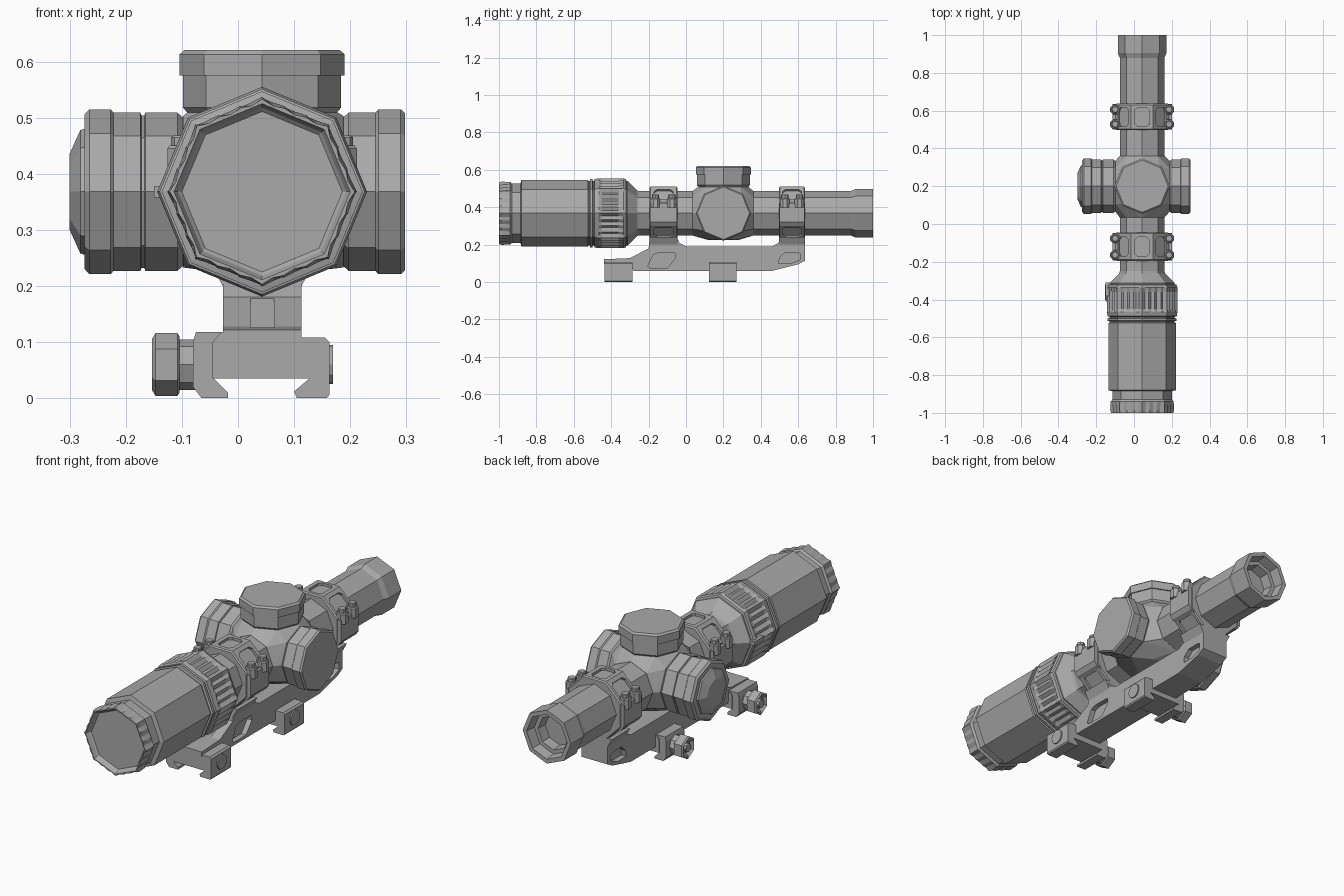
import bpy, bmesh, math
from mathutils import Vector, Matrix

if "Cube" in bpy.data.objects:
    bpy.data.objects.remove(bpy.data.objects["Cube"])

AX, AZ, TY = 0.043, 0.368, 0.2      # optical axis x and z, turret position y
grey = bpy.data.materials.new("gunmetal_grey")
grey.diffuse_color = (0.4, 0.4, 0.4, 1)
grey.use_nodes = True
grey.node_tree.nodes["Principled BSDF"].inputs["Base Color"].default_value = grey.diffuse_color


def finish(name, bm):
    bmesh.ops.recalc_face_normals(bm, faces=bm.faces)
    me = bpy.data.meshes.new(name)
    bm.to_mesh(me)
    bm.free()
    me.materials.append(grey)
    ob = bpy.data.objects.new(name, me)
    bpy.context.collection.objects.link(ob)
    return ob


def place(axis, u, v, t):
    return {'x': Vector((t, u, v)), 'y': Vector((u, t, v)), 'z': Vector((u, v, t))}[axis]


def octagon(r, n=8, sub=1, groove=0, turn=0):
    """Points round a polygon; every other subdivision sinks by groove."""
    corner = [Vector((math.cos(turn + 2 * math.pi * i / n), math.sin(turn + 2 * math.pi * i / n))) * r
              for i in range(n)]
    pts = []
    for i in range(n):
        for k in range(sub):
            p = corner[i].lerp(corner[(i + 1) % n], k / sub)
            pts.append(p * (1 - groove / r) if k % 2 else p)
    return pts


def lathe(name, profile, axis='y', c=(AX, AZ), n=8, sub=1, turn=0):
    """Polygonal turning from (position, radius[, groove]) steps, capped at both ends."""
    bm = bmesh.new()
    rings = []
    for s in profile:
        g = s[2] if len(s) > 2 else 0
        rings.append([bm.verts.new(place(axis, c[0] + p.x, c[1] + p.y, s[0]))
                      for p in octagon(s[1], n, sub, g, turn)])
    for a, b in zip(rings, rings[1:]):
        for i in range(len(a)):
            j = (i + 1) % len(a)
            bm.faces.new((a[i], a[j], b[j], b[i]))
    bm.faces.new(rings[0])
    bm.faces.new(rings[-1])
    return finish(name, bm)


def prism(name, pts, axis, a, b):
    """Outline extruded along an axis from a to b."""
    bm = bmesh.new()
    lo, hi = ([bm.verts.new(place(axis, u, v, t)) for u, v in pts] for t in (a, b))
    bm.faces.new(lo)
    bm.faces.new(hi)
    for i in range(len(pts)):
        j = (i + 1) % len(pts)
        bm.faces.new((lo[i], lo[j], hi[j], hi[i]))
    return finish(name, bm)


def box(name, x0, x1, y0, y1, z0, z1):
    return prism(name, [(x0, y0), (x1, y0), (x1, y1), (x0, y1)], 'z', z0, z1)


def cut(ob, cutter):
    m = ob.modifiers.new("cut", 'BOOLEAN')
    m.operation, m.solver, m.object = 'DIFFERENCE', 'EXACT', cutter
    bpy.context.view_layer.objects.active = ob
    bpy.ops.object.modifier_apply(modifier=m.name)
    bpy.data.objects.remove(cutter)


def chamfered(w, h, c):
    return [(-w + c, -h), (w - c, -h), (w, -h + c), (w, h - c),
            (w - c, h), (-w + c, h), (-w, h - c), (-w, -h + c)]


# Objective: fluted bezel with recessed lens, hood, fluted zoom ring
lathe("objective_bezel", [(-0.975, 0.143), (-0.982, 0.15), (-1.0, 0.157), (-1.0, 0.165, 0.004),
                          (-0.985, 0.169, 0.010), (-0.94, 0.167), (-0.93, 0.158), (-0.88, 0.158)], sub=6)
lathe("objective_hood", [(-0.885, 0.158), (-0.88, 0.179), (-0.525, 0.179), (-0.52, 0.172),
                         (-0.515, 0.172), (-0.512, 0.183), (-0.50, 0.183), (-0.498, 0.172), (-0.47, 0.172)])
lathe("zoom_ring", [(-0.492, 0.17), (-0.488, 0.183), (-0.465, 0.187), (-0.45, 0.187, 0.012),
                    (-0.36, 0.187, 0.012), (-0.335, 0.187), (-0.322, 0.182), (-0.318, 0.17)], sub=8)
box("zoom_fin", -0.15, -0.12, -0.38, -0.31, AZ - 0.01, AZ + 0.01)

# Main tube and eyepiece with stepped bore
lathe("main_tube", [(-0.33, 0.172), (-0.312, 0.172), (-0.262, 0.122), (-0.25, 0.118), (0.88, 0.118),
                    (0.905, 0.129), (1.0, 0.129), (1.0, 0.108), (0.95, 0.102), (0.95, 0.082), (0.90, 0.078)])

# Faceted turret housing: hull around the ports
bm = bmesh.new()
for axis, t, r, cu, cv in (('y', 0.035, 0.119, AX, AZ), ('y', 0.36, 0.119, AX, AZ),
                           ('x', -0.098, 0.135, TY, AZ), ('x', 0.188, 0.135, TY, AZ),
                           ('z', 0.512, 0.13, AX, TY), ('z', 0.226, 0.085, AX, TY)):
    for p in octagon(r):
        bm.verts.new(place(axis, cu + p.x, cv + p.y, t))
res = bmesh.ops.convex_hull(bm, input=bm.verts)
bmesh.ops.delete(bm, geom=[v for v in bm.verts if not v.link_faces], context='VERTS')
bmesh.ops.dissolve_limit(bm, angle_limit=0.02, verts=bm.verts, edges=bm.edges)
finish("turret_housing", bm)

# Turret caps: top, right and stepped left
lathe("top_turret", [(0.505, 0.13), (0.518, 0.141), (0.575, 0.141), (0.575, 0.147),
                     (0.613, 0.147), (0.621, 0.138)], 'z', (AX, TY))
lathe("right_turret", [(0.18, 0.125), (0.197, 0.141), (0.245, 0.141), (0.25, 0.147),
                       (0.29, 0.147), (0.298, 0.14)], 'x', (TY, AZ))
lathe("left_turret", [(-0.09, 0.125), (-0.108, 0.141), (-0.165, 0.141), (-0.167, 0.136), (-0.172, 0.136),
                      (-0.174, 0.141), (-0.222, 0.141), (-0.227, 0.147), (-0.265, 0.147), (-0.274, 0.137),
                      (-0.274, 0.112), (-0.281, 0.11), (-0.30, 0.068)], 'x', (TY, AZ))

# Clamp rings with pockets, side flanges, screw bosses and screws
for tag, y0, y1 in (("front", -0.195, -0.045), ("rear", 0.497, 0.637)):
    ym = (y0 + y1) / 2
    R = 0.142 / math.cos(math.pi / 8)
    ring = lathe(tag + "_ring", [(y0, R - 0.006), (y0 + 0.006, R), (y1 - 0.006, R), (y1, R - 0.006)],
                 turn=math.pi / 8)
    for deg in (90, 45, 135, -45, -135):
        cutter = prism("pocket_cutter", chamfered(0.038, 0.05, 0.014), 'z', 0.13, 0.2)
        cutter.data.transform(Matrix.Translation((AX, ym, AZ)) @ Matrix.Rotation(math.radians(90 - deg), 4, 'Y'))
        cut(ring, cutter)
    for side, s in (("left", -1), ("right", 1)):
        prism(f"{tag}_ring_{side}_flange", [(AX + s * x, z) for x, z in
              ((0.12, 0.29), (0.143, 0.30), (0.157, 0.32), (0.157, 0.42), (0.12, 0.42))], 'y', y0 + 0.003, y1 - 0.003)
        for k, yb in enumerate((y0 + 0.031, y1 - 0.031)):
            c = (AX + s * 0.143, yb)
            lathe(f"{tag}_ring_{side}_boss_{k}", [(0.40, 0.028), (0.445, 0.028), (0.45, 0.024)],
                  'z', c, turn=math.pi / 8)
            lathe(f"{tag}_ring_{side}_screw_{k}", [(0.445, 0.019), (0.465, 0.019), (0.468, 0.016)], 'z', c)
    # flared pedestal under the ring
    prism(tag + "_pedestal", [(-0.027, 0.17), (0.113, 0.17), (0.113, 0.2), (0.135, 0.24),
                              (-0.049, 0.24), (-0.027, 0.2)], 'y', y0, y1)

# Mount beam with front slot and side windows
beam = prism("mount_beam", [(-0.438, 0.10), (-0.438, 0.122), (-0.30, 0.128), (-0.20, 0.18), (-0.195, 0.23),
                            (-0.045, 0.23), (-0.035, 0.21), (0.0, 0.19), (0.46, 0.19), (0.495, 0.21),
                            (0.5, 0.23), (0.637, 0.23), (0.637, 0.115), (0.60, 0.095), (0.46, 0.06),
                            (-0.28, 0.06), (-0.30, 0.10)], 'x', -0.027, 0.113)
cut(beam, box("slot_cutter", 0.022, 0.064, -0.5, -0.205, 0.126, 0.3))
for x0, x1 in ((-0.1, -0.002), (0.088, 0.2)):
    cut(beam, prism("window_cutter", [(-0.205, 0.085), (-0.19, 0.075), (-0.10, 0.075), (-0.055, 0.13),
                                      (-0.06, 0.155), (-0.15, 0.155), (-0.175, 0.145)], 'x', x0, x1))
    cut(beam, prism("window_cutter", [(0.495, 0.10), (0.56, 0.10), (0.61, 0.12), (0.61, 0.15),
                                      (0.60, 0.158), (0.53, 0.158), (0.50, 0.13)], 'x', x0, x1))

# Rail feet, clamps, nuts and bolts
for tag, y0, y1 in (("front", -0.437, -0.285), ("rear", 0.123, 0.27)):
    ym = (y0 + y1) / 2
    prism(tag + "_foot", [(-0.03, 0.118), (0.113, 0.118), (0.113, 0.108), (0.155, 0.108), (0.163, 0.10),
                          (0.163, 0.006), (0.158, 0), (0.105, 0), (0.10, 0.012), (0.127, 0.035),
                          (-0.045, 0.035), (-0.045, 0.10)], 'y', y0, y1)
    prism(tag + "_clamp", [(-0.075, 0.118), (-0.018, 0.118), (-0.038, 0.09), (-0.045, 0.037), (-0.018, 0.01),
                           (-0.018, 0), (-0.065, 0), (-0.08, 0.02), (-0.08, 0.10)], 'y', y0 + 0.004, y1 - 0.004)
    lathe(tag + "_washer", [(-0.107, 0.045), (-0.075, 0.045)], 'x', (ym, 0.06))
    lathe(tag + "_nut", [(-0.138, 0.03), (-0.144, 0.034), (-0.153, 0.046), (-0.147, 0.056),
                         (-0.108, 0.056), (-0.104, 0.05)], 'x', (ym, 0.06), n=6, turn=math.pi / 2)
    lathe(tag + "_bolt_tip", [(-0.15, 0.02), (-0.13, 0.02)], 'x', (ym, 0.06))
    lathe(tag + "_bolt_head", [(0.155, 0.035), (0.169, 0.035)], 'x', (ym, 0.06), n=12)
